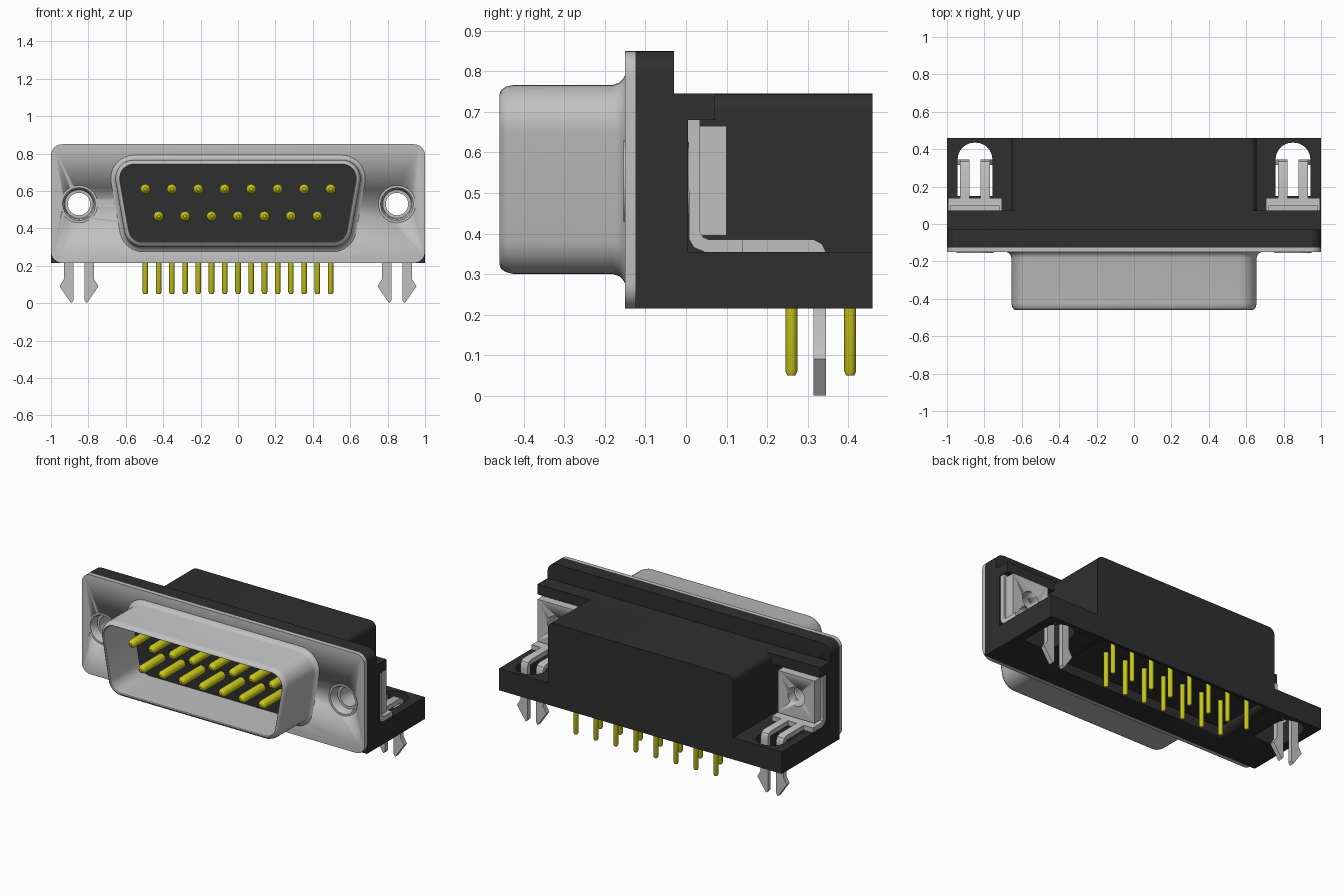
import bpy, bmesh, math
from mathutils import Vector

if "Cube" in bpy.data.objects:
    bpy.data.objects.remove(bpy.data.objects["Cube"])


def material(name, r, g, b):
    m = bpy.data.materials.new(name)
    m.use_nodes = True
    m.diffuse_color = (r, g, b, 1)
    m.node_tree.nodes["Principled BSDF"].inputs["Base Color"].default_value = (r, g, b, 1)
    return m


BLACK = material("black plastic", 0.028, 0.028, 0.028)
METAL = material("light grey metal", 0.53, 0.53, 0.53)
YELLOW = material("yellow pin metal", 0.58, 0.57, 0.01)


def finish(name, bm, mat, smooth=True):
    bmesh.ops.recalc_face_normals(bm, faces=bm.faces)
    mesh = bpy.data.meshes.new(name)
    bm.to_mesh(mesh)
    bm.free()
    mesh.materials.append(mat)
    ob = bpy.data.objects.new(name, mesh)
    bpy.context.collection.objects.link(ob)
    bpy.ops.object.select_all(action="DESELECT")
    ob.select_set(True)
    bpy.context.view_layer.objects.active = ob
    if smooth:
        bpy.ops.object.shade_smooth_by_angle(angle=math.radians(35))
    return ob


def loft(name, rings, mat, closed=False):
    """Skin equal rings of 3D points; cap the ends or join them."""
    bm = bmesh.new()
    vs = [[bm.verts.new(p) for p in ring] for ring in rings]
    n = len(vs[0])
    for a, b in zip(vs, vs[1:] + (vs[:1] if closed else [])):
        for i in range(n):
            j = (i + 1) % n
            bm.faces.new((a[i], a[j], b[j], b[i]))
    if not closed:
        bm.faces.new(vs[0])
        bm.faces.new(vs[-1])
    return finish(name, bm, mat)


def place(axis, u, v, w):
    return {"x": (w, u, v), "y": (u, w, v), "z": (u, v, w)}[axis]


def prism(name, pts, axis, lo, hi, mat):
    return loft(name, [[place(axis, u, v, w) for u, v in pts] for w in (lo, hi)], mat)


def rect(u0, u1, v0, v1):
    return [(u0, v0), (u1, v0), (u1, v1), (u0, v1)]


def rounded(corners, radii, inset=0, steps=8):
    """Fillet a convex outline; inset shrinks it about the fillet centres."""
    out = []
    for i, (c, r) in enumerate(zip(corners, radii)):
        p = Vector(c)
        if r == 0:
            out.append(c)
            continue
        a = (Vector(corners[i - 1]) - p).normalized()
        b = (Vector(corners[(i + 1) % len(corners)]) - p).normalized()
        half = a.angle(b) / 2
        centre = p + (a + b).normalized() * r / math.sin(half)
        d0 = (p + a * r / math.tan(half) - centre).normalized()
        d1 = (p + b * r / math.tan(half) - centre).normalized()
        for k in range(steps + 1):
            out.append(tuple(centre + d0.slerp(d1, k / steps) * (r - inset)))
    return out


def circle(u, v, r, n=32):
    return [(u + r * math.cos(t * math.tau / n), v + r * math.sin(t * math.tau / n)) for t in range(n)]


def lathe(name, centre, axis, profile, mat, n=16, closed=False):
    """Rings of (position along axis, radius)."""
    return loft(name, [[place(axis, u, v, w) for u, v in circle(*centre, r, n)] for w, r in profile], mat, closed)


def cut(ob, cutter):
    mod = ob.modifiers.new("cut", "BOOLEAN")
    mod.operation, mod.solver, mod.object = "DIFFERENCE", "EXACT", cutter
    bpy.context.view_layer.objects.active = ob
    bpy.ops.object.modifier_apply(modifier=mod.name)
    bpy.data.objects.remove(cutter)


HOLE_X, HOLE_Z = 0.85, 0.53

# Flange plate and plastic backing wall
plate = prism("flange_plate", rounded(rect(-1, 1, 0.215, 0.85), [0.06] * 4), "y", -0.15, -0.125, METAL)
wall = prism("flange_backing", rounded(rect(-1, 1, 0.215, 0.85), [0, 0, 0.06, 0.06]), "y", -0.125, -0.03, BLACK)
step = prism("backing_step", rect(-1, 1, 0.215, 0.69), "y", -0.03, 0.005, BLACK)
prism("backing_ledge", rect(-1, 1, 0.68, 0.745), "y", -0.03, 0.072, BLACK)
for s in (-1, 1):
    for ob in (plate, wall, step):
        cut(ob, prism("cutter", circle(s * HOLE_X, HOLE_Z, 0.085), "y", -0.3, 0.3, BLACK))

# Plastic body with hollow underside
body = prism("body", rounded(rect(-0.655, 0.655, 0.215, 0.745), [0, 0, 0.04, 0.04]), "y", 0, 0.46, BLACK)
cut(body, prism("cutter", rect(-0.61, 0.61, 0.03, 0.44), "z", 0.1, 0.275, BLACK))

# D-shaped shell: flared root, straight wall, rolled lip, inner wall
D = [(-0.593, 0.3), (0.593, 0.3), (0.675, 0.767), (-0.675, 0.767)]
sections = [(-0.148, -0.028), (-0.155, -0.015), (-0.165, -0.005), (-0.18, 0), (-0.425, 0),
            (-0.445, 0.005), (-0.456, 0.013), (-0.46, 0.022), (-0.455, 0.026), (-0.148, 0.026)]
loft("shell", [[(x, y, z) for x, z in rounded(D, [0.1] * 4, d)] for y, d in sections], METAL, True)
prism("insulator_face", rounded(D, [0.1] * 4, 0.024), "y", -0.165, -0.13, BLACK)

# Contact pins and the solder tails, two staggered rows
for row, count, z, y in (("upper", 8, 0.61, 0.405), ("lower", 7, 0.465, 0.26)):
    for i in range(count):
        x = (i - (count - 1) / 2) * 0.1415
        lathe(f"{row}_contact_pin", (x, z), "y",
              [(-0.14, 0.027), (-0.355, 0.027), (-0.37, 0.02), (-0.378, 0.009)], YELLOW)
        lathe(f"{row}_solder_tail", (x, y), "z",
              [(0.3, 0.015), (0.06, 0.015), (0.05, 0.01)], YELLOW, 12)

for s, side in ((-1, "right"), (1, "left")):
    def span(a, b):
        return sorted((s * a, s * b))

    # Mounting ear with a round-ended slot
    x0, x1 = span(0.65, 1)
    ear = prism(f"{side}_ear", rect(x0, x1, 0, 0.46), "z", 0.215, 0.355, BLACK)
    x0, x1 = span(0.757, 0.943)
    slot = rounded(rect(x0, x1, 0.15, 0.435), [0, 0, 0.09, 0.09])
    cut(ear, prism("cutter", slot, "z", 0, 0.6, BLACK))

    # Dished eyelet lining the screw hole
    lathe(f"{side}_eyelet", (s * HOLE_X, HOLE_Z), "y",
          [(-0.145, 0.1), (-0.154, 0.1), (-0.154, 0.088), (-0.14, 0.08), (-0.1, 0.076),
           (-0.1, 0.06), (0.02, 0.06), (0.02, 0.084), (-0.13, 0.084)], METAL, 32, True)

    # Bent bracket and square nut
    angle = [(0.005, 0.68), (0.035, 0.68), (0.035, 0.405), (0.042, 0.391), (0.056, 0.385), (0.14, 0.385),
             (0.14, 0.355), (0.045, 0.355), (0.02, 0.365), (0.008, 0.385)]
    x0, x1 = span(0.705, 0.995)
    bracket = prism(f"{side}_bracket", angle, "x", x0, x1, METAL)
    x0, x1 = span(0.72, 0.98)
    nut = prism(f"{side}_nut", rect(x0, x1, 0.395, 0.665), "y", 0.034, 0.1, METAL)
    for ob in (bracket, nut):
        cut(ob, prism("cutter", circle(s * HOLE_X, HOLE_Z, 0.06), "y", -0.2, 0.3, METAL))

    # Two forked board-lock prongs with barbed tips
    for t in (-1, 1):
        def px(d):
            return s * HOLE_X + t * d
        inner, outer = px(0.03), px(0.08)
        arm = [(0.13, 0.385), (0.315, 0.385), (0.335, 0.375), (0.345, 0.355), (0.345, 0.33),
               (0.315, 0.33), (0.315, 0.355), (0.13, 0.355)]
        prism(f"{side}_prong_arm", arm, "x", min(inner, outer), max(inner, outer), METAL)
        barb = [(inner, 0.34), (outer, 0.34), (outer, 0.13), (px(0.104), 0.09), (px(0.042), 0), (inner, 0.015)]
        prism(f"{side}_prong_barb", barb, "y", 0.315, 0.345, METAL)
